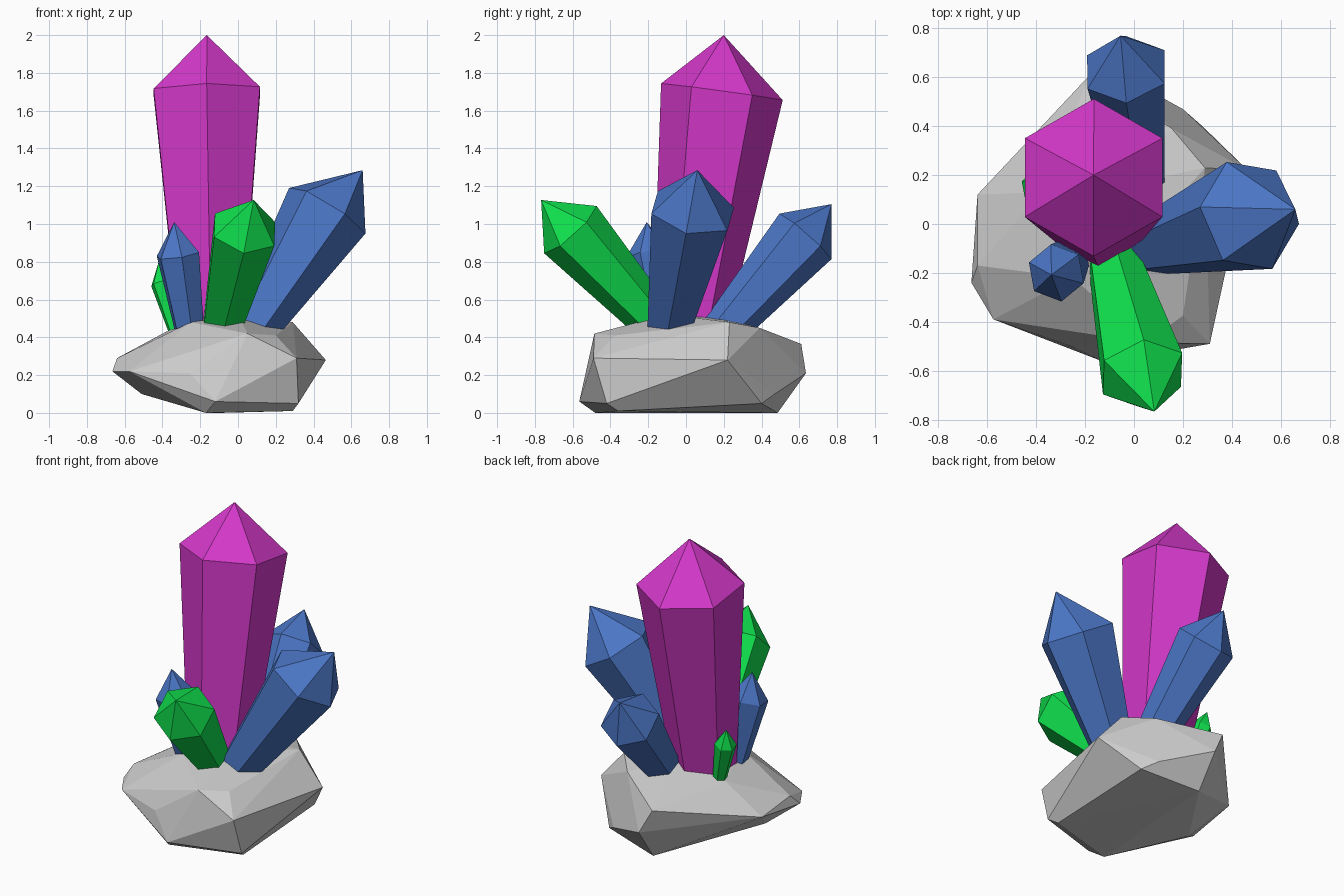
import bpy, bmesh, math
from mathutils import Vector

if "Cube" in bpy.data.objects:
    bpy.data.objects.remove(bpy.data.objects["Cube"])


def material(name, rgb):
    m = bpy.data.materials.new(name)
    m.diffuse_color = (*rgb, 1)
    m.use_nodes = True
    m.node_tree.nodes["Principled BSDF"].inputs["Base Color"].default_value = m.diffuse_color
    return m


def finish(bm, name, mat=None):
    bmesh.ops.recalc_face_normals(bm, faces=bm.faces)
    mesh = bpy.data.meshes.new(name)
    bm.to_mesh(mesh)
    bm.free()
    if mat:
        mesh.materials.append(mat)
    ob = bpy.data.objects.new(name, mesh)
    bpy.context.collection.objects.link(ob)
    return ob


def crystal(name, mat, base, rim, tip, r_base, r_rim, corner):
    """Six-sided shaft widening from base to rim, closed by a pointed tip.
    corner = rough direction from the axis to one of the rim corners."""
    base, rim, tip, corner = map(Vector, (base, rim, tip, corner))
    axis = (rim - base).normalized()
    u = (corner - axis * corner.dot(axis)).normalized()
    v = axis.cross(u)
    bm = bmesh.new()
    rings = []
    for c, r in ((base, r_base), (rim, r_rim)):
        rings.append([bm.verts.new(c + r * (u * math.cos(i * math.pi / 3) + v * math.sin(i * math.pi / 3)))
                      for i in range(6)])
    low, high = rings
    top = bm.verts.new(tip)
    for i in range(6):
        j = (i + 1) % 6
        bm.faces.new((low[i], low[j], high[j], high[i]))
        bm.faces.new((high[i], high[j], top))
    bm.faces.new(low[::-1])
    finish(bm, name, mat)


magenta = material("magenta", (0.66, 0.04, 0.59))
blue = material("blue", (0.07, 0.18, 0.56))
green = material("green", (0.005, 0.75, 0.075))

# Crystals: base centre, rim centre, tip, base radius, rim radius, corner direction
crystal("main_crystal", magenta, (-0.145, 0.015, 0.42), (-0.165, 0.19, 1.70), (-0.165, 0.20, 2.0),
        0.193, 0.325, (0, 1, 0))
crystal("right_crystal", blue, (0.07, -0.09, 0.43), (0.4725, 0.035, 1.07), (0.66, 0.06, 1.285),
        0.125, 0.238, (-0.19, 0.04, 0.147))
crystal("back_crystal", blue, (0.03, 0.18, 0.42), (-0.033, 0.632, 0.934), (-0.055, 0.77, 1.105),
        0.11, 0.183, (0, -0.12, 0.13))
crystal("small_left_crystal", blue, (-0.255, -0.13, 0.42), (-0.318, -0.2, 0.84), (-0.338, -0.208, 1.01),
        0.08, 0.12, (-0.11, 0.04, 0))
crystal("front_crystal", green, (-0.09, -0.13, 0.44), (0.035, -0.612, 0.97), (0.083, -0.767, 1.127),
        0.11, 0.187, (0, 0.157, 0.104))
crystal("tiny_back_crystal", green, (-0.32, 0.11, 0.41), (-0.397, 0.155, 0.69), (-0.42, 0.18, 0.80),
        0.04, 0.068, (-0.06, 0.02, 0))

# Rock: faceted boulder wrapped around its main corners
corners = [
    # foot
    (-0.17, -0.48, 0.0), (-0.12, -0.565, 0.06), (0.29, -0.36, 0.01), (0.32, -0.42, 0.05),
    (-0.1, 0.485, 0.0), (0.28, 0.40, 0.05), (-0.51, -0.1, 0.1), (0.2, 0.47, 0.1),
    # girth
    (-0.665, -0.24, 0.22), (-0.575, -0.39, 0.22), (-0.255, -0.5, 0.21), (0.31, -0.49, 0.29),
    (0.465, 0.22, 0.28), (-0.1, 0.635, 0.21), (-0.35, 0.40, 0.22), (-0.64, 0.12, 0.26),
    (-0.64, -0.17, 0.29),
    # crown
    (-0.18, 0.61, 0.365), (0.155, 0.39, 0.45), (0.29, 0.23, 0.48), (0.05, -0.485, 0.42),
    (0.2, -0.375, 0.41), (-0.25, -0.22, 0.48), (0.0, -0.1, 0.52), (-0.38, 0.13, 0.43),
    (-0.08, 0.15, 0.51),
]
bm = bmesh.new()
for p in corners:
    bm.verts.new(p)
hull = bmesh.ops.convex_hull(bm, input=bm.verts)
bmesh.ops.delete(bm, geom=[g for g in hull["geom_interior"] if isinstance(g, bmesh.types.BMVert)], context="VERTS")
bmesh.ops.dissolve_limit(bm, angle_limit=math.radians(6), verts=bm.verts, edges=bm.edges)
finish(bm, "rock_base")
